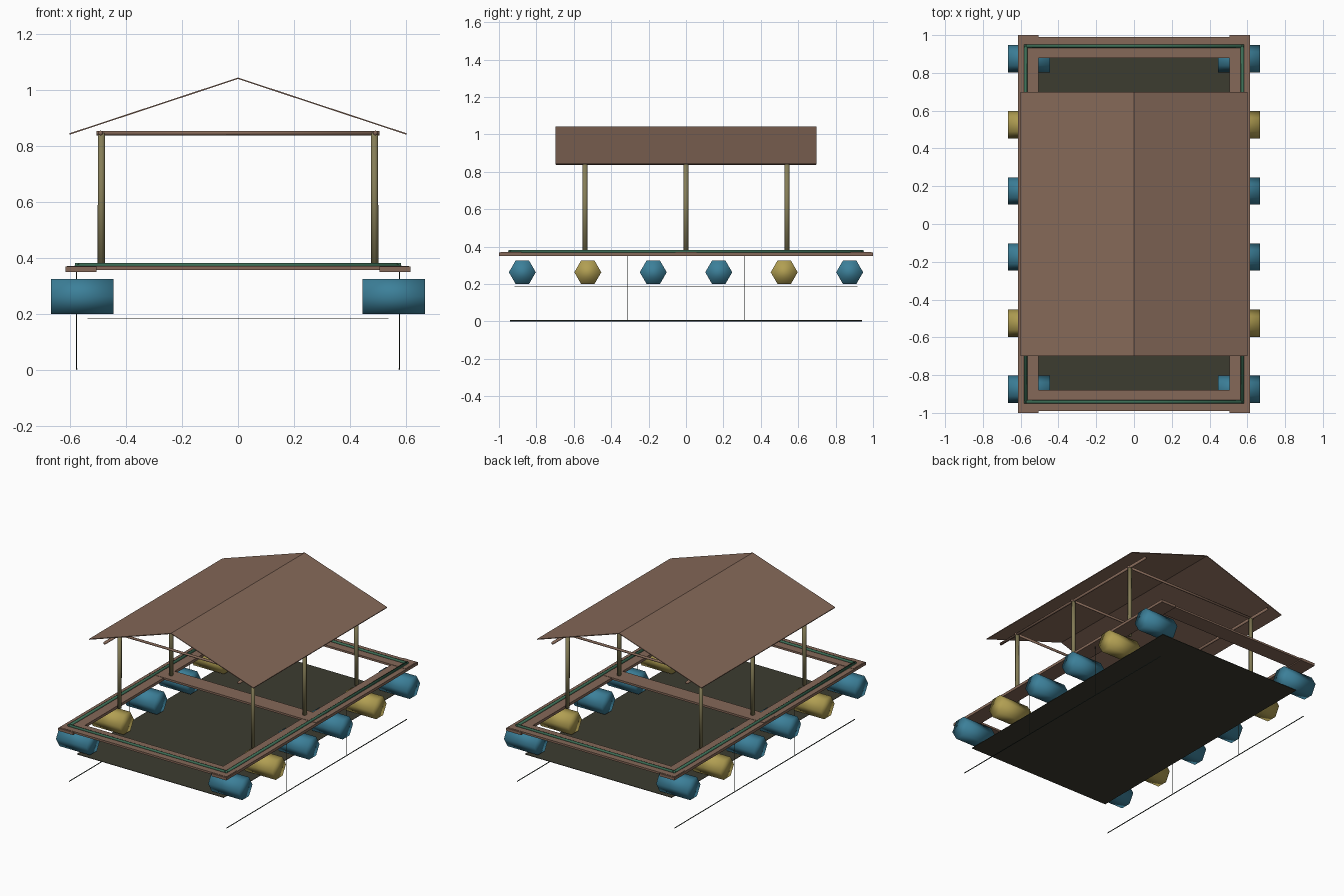
import bpy, bmesh, math
from mathutils import Vector

if "Cube" in bpy.data.objects:
    bpy.data.objects.remove(bpy.data.objects["Cube"])


def mat(name, rgb):
    m = bpy.data.materials.new(name)
    m.diffuse_color = (*rgb, 1)
    m.use_nodes = True
    m.node_tree.nodes["Principled BSDF"].inputs["Base Color"].default_value = m.diffuse_color
    return m


WOOD = mat("brown wood", (0.235, 0.140, 0.098))
BLUE = mat("barrel blue", (0.045, 0.215, 0.32))
GOLD = mat("barrel yellow", (0.44, 0.345, 0.085))
NET = mat("dark net", (0.046, 0.045, 0.030))
GREEN = mat("green pipe", (0.045, 0.150, 0.090))
BAMBOO = mat("bamboo", (0.235, 0.205, 0.095))
ROPE = mat("dark rope", (0.035, 0.050, 0.040))


def finish(name, bm, material, smooth=False):
    me = bpy.data.meshes.new(name)
    bm.to_mesh(me)
    bm.free()
    me.materials.append(material)
    for p in me.polygons:
        p.use_smooth = smooth
    ob = bpy.data.objects.new(name, me)
    bpy.context.collection.objects.link(ob)
    return ob


def box(name, lo, hi, material):
    bm = bmesh.new()
    bmesh.ops.create_cube(bm, size=1)
    for v in bm.verts:
        v.co = Vector([(lo[i] + hi[i]) / 2 + v.co[i] * (hi[i] - lo[i]) for i in range(3)])
    return finish(name, bm, material)


def rod(name, a, b, r, sides, material, smooth=True, spin=0.0):
    a, b = Vector(a), Vector(b)
    bm = bmesh.new()
    bmesh.ops.create_cone(bm, cap_ends=True, segments=sides, radius1=r, radius2=r,
                          depth=(b - a).length)
    q = (b - a).to_track_quat('Z', 'Y')
    for v in bm.verts:
        c, s = math.cos(spin), math.sin(spin)
        p = Vector((v.co.x * c - v.co.y * s, v.co.x * s + v.co.y * c, v.co.z))
        v.co = q @ p + (a + b) / 2
    return finish(name, bm, material, smooth)


# deck frame: two long side planks, end planks and a middle walkway
for s in (-1, 1):
    box("side_plank", (min(s * 0.615, s * 0.505), -1, 0.350),
        (max(s * 0.615, s * 0.505), 1, 0.368), WOOD)
for y in (-0.935, 0, 0.935):
    box("cross_plank", (-0.61, y - 0.056, 0.357), (0.61, y + 0.056, 0.370), WOOD)

# green pipe loop on the deck
for s in (-1, 1):
    rod("side_pipe", (s * 0.574, -0.95, 0.373), (s * 0.574, 0.95, 0.373), 0.009, 8, GREEN)
    rod("end_pipe", (-0.582, s * 0.942, 0.373), (0.582, s * 0.942, 0.373), 0.009, 8, GREEN)

# hexagonal floating barrels, points facing front and back
for s in (-1, 1):
    for i in range(6):
        y = -0.875 + 0.35 * i
        rod("barrel", (s * 0.445, y, 0.2625), (s * 0.668, y, 0.2625), 0.072, 6,
            GOLD if i in (1, 4) else BLUE)
# turn every barrel so its flat sides are on top and bottom
for ob in bpy.data.objects:
    if ob.name.startswith("barrel"):
        vs = ob.data.vertices
        zc = 0.2625
        if max(v.co.z for v in vs) - zc > 0.068:
            yc = sum(v.co.y for v in vs) / len(vs)
            for v in vs:
                dy, dz = v.co.y - yc, v.co.z - zc
                v.co.y, v.co.z = yc - dz, zc + dy

# net floor
box("net_floor", (-0.537, -0.917, 0.1825), (0.537, 0.917, 0.1855), NET)

# weighted bottom ropes with hanging lines
for s in (-1, 1):
    rod("bottom_rope", (s * 0.576, -0.94, 0.003), (s * 0.576, 0.94, 0.003), 0.003, 6, ROPE)
    for y in (-0.313, 0.313):
        rod("hanging_line", (s * 0.576, y, 0.003), (s * 0.576, y, 0.36), 0.0015, 4, ROPE)

# bamboo posts and the beams on them
for s in (-1, 1):
    for y in (-0.54, 0, 0.54):
        rod("post", (s * 0.488, y, 0.358), (s * 0.487, y, 0.845), 0.013, 8, BAMBOO)
    rod("long_beam", (s * 0.49, -0.695, 0.845), (s * 0.49, 0.695, 0.845), 0.009, 8, WOOD)
for y in (-0.54, 0, 0.54):
    rod("cross_beam", (-0.505, y, 0.845), (0.505, y, 0.845), 0.008, 8, WOOD)

# gabled roof sheet
bm = bmesh.new()
outline = [(-0.602, 0.844), (0, 1.043), (0.602, 0.844), (0.602, 0.839), (0, 1.038), (-0.602, 0.839)]
rows = [[bm.verts.new((x, y, z)) for x, z in outline] for y in (-0.698, 0.698)]
for i in range(6):
    j = (i + 1) % 6
    bm.faces.new((rows[0][i], rows[0][j], rows[1][j], rows[1][i]))
for r in rows:
    bm.faces.new((r[0], r[1], r[4], r[5]))
    bm.faces.new((r[1], r[2], r[3], r[4]))
bmesh.ops.recalc_face_normals(bm, faces=bm.faces)
finish("roof", bm, WOOD)
